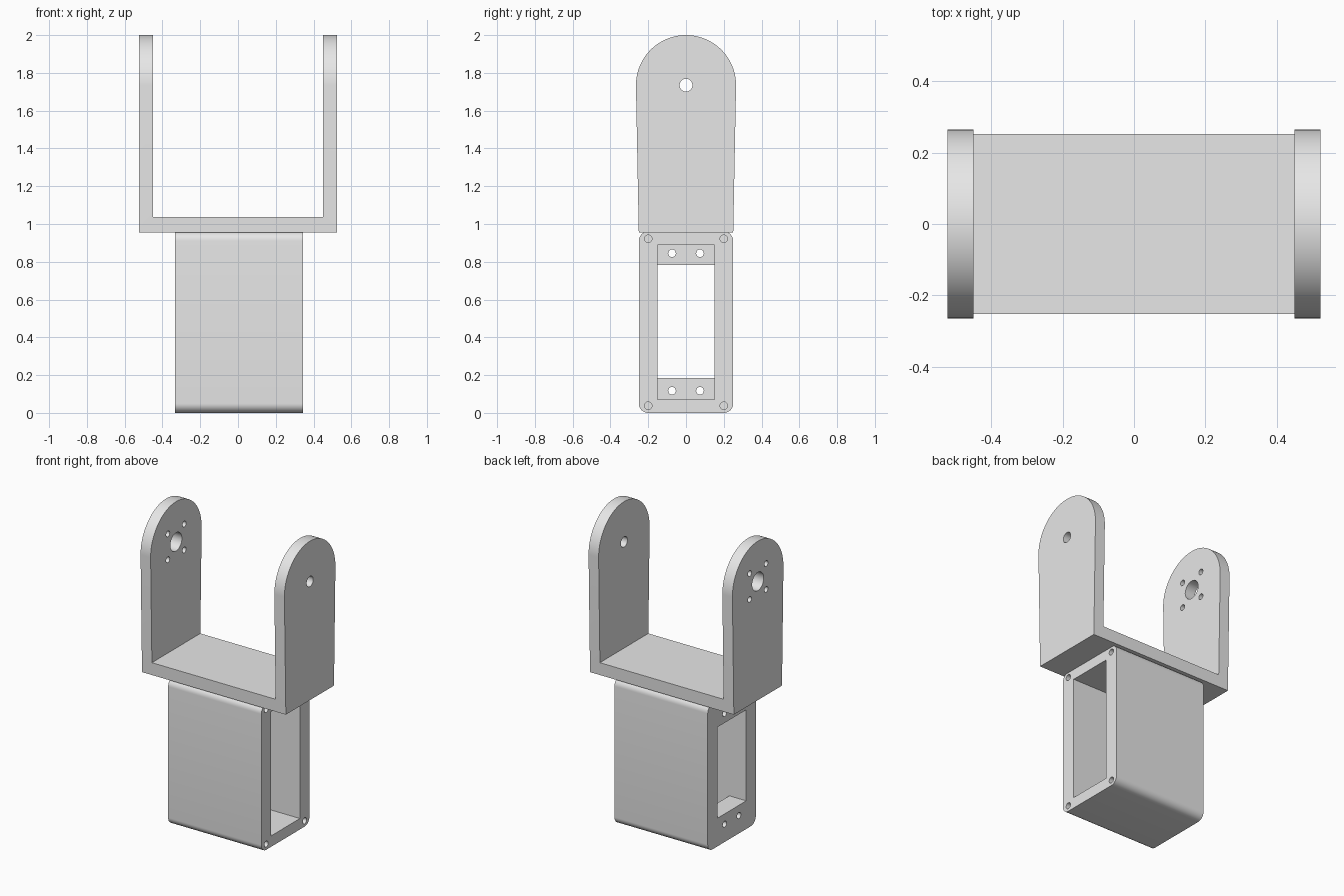
import bpy, bmesh, math

if "Cube" in bpy.data.objects:
    bpy.data.objects.remove(bpy.data.objects["Cube"])

grey = bpy.data.materials.new("plain grey")
grey.diffuse_color = (0.8, 0.8, 0.8, 1)
grey.use_nodes = True
grey.node_tree.nodes["Principled BSDF"].inputs["Base Color"].default_value = grey.diffuse_color


def arc(cy, cz, r, a0, a1, n):
    """Points of an arc in the y-z plane, angles in degrees."""
    return [(cy + r * math.cos(math.radians(a0 + (a1 - a0) * i / n)),
             cz + r * math.sin(math.radians(a0 + (a1 - a0) * i / n))) for i in range(n + 1)]


def prism(name, profile, x0, x1):
    """Extrude a y-z profile along x."""
    bm = bmesh.new()
    face = bm.faces.new([bm.verts.new((x0, y, z)) for y, z in profile])
    ext = bmesh.ops.extrude_face_region(bm, geom=[face], use_keep_orig=True)
    verts = [v for v in ext["geom"] if isinstance(v, bmesh.types.BMVert)]
    bmesh.ops.translate(bm, verts=verts, vec=(x1 - x0, 0, 0))
    bmesh.ops.recalc_face_normals(bm, faces=bm.faces)
    mesh = bpy.data.meshes.new(name)
    bm.to_mesh(mesh)
    bm.free()
    mesh.materials.append(grey)
    obj = bpy.data.objects.new(name, mesh)
    bpy.context.collection.objects.link(obj)
    return obj


def block(y, z0, z1, x0, x1):
    return prism("cutter", [(-y, z0), (y, z0), (y, z1), (-y, z1)], x0, x1)


def hole(y, z, r, x0, x1):
    return prism("cutter", arc(y, z, r, 0, 360, 32)[:-1], x0, x1)


def cut(obj, cutters):
    """Subtract every cutter, then shade with sharp edges kept."""
    bpy.ops.object.select_all(action='DESELECT')
    bpy.context.view_layer.objects.active = obj
    obj.select_set(True)
    for c in cutters:
        c.hide_render = True
        mod = obj.modifiers.new("cut", 'BOOLEAN')
        mod.operation = 'DIFFERENCE'
        mod.solver = 'EXACT'
        mod.object = c
        bpy.ops.object.modifier_apply(modifier=mod.name)
        bpy.data.objects.remove(c)
    bpy.ops.object.shade_smooth_by_angle(angle=math.radians(30))


# Motor housing: rounded box, hollow and open to the right
H, W, R = 0.96, 0.25, 0.05
outline = (arc(W - R, R, R, -90, 0, 10) + arc(W - R, H - R, R, 0, 90, 10)
           + arc(R - W, H - R, R, 90, 180, 10) + arc(R - W, R, R, 180, 270, 10))
housing = prism("motor_housing", outline, -0.333, 0.345)
cutters = [block(0.15, 0.072, 0.888, -0.21, 0.5),    # cavity
           block(0.15, 0.185, 0.783, -0.5, 0.0)]     # window in the left wall
for s in (-1, 1):
    for z in (0.038, 0.922):                         # blind screw holes in the rim
        cutters.append(hole(s * 0.2, z, 0.02, 0.145, 0.5))
    for z in (0.117, 0.845):                         # mounting holes in the left wall
        cutters.append(hole(s * 0.074, z, 0.02, -0.5, -0.1))
cut(housing, cutters)

# U bracket: round-topped side profile, hollowed between the arms
PIVOT, RA = 1.735, 0.265
side = [(-0.25, 0.955), (0.25, 0.955)] + arc(0, PIVOT, RA, 0, 180, 48)
bracket = prism("u_bracket", side, -0.523, 0.523)
cutters = [block(0.5, 1.037, 2.5, -0.45, 0.45),
           hole(0, PIVOT, 0.034, 0.3, 0.7),          # pivot hole, right arm
           hole(0, PIVOT, 0.06, -0.7, -0.3)]         # horn hole, left arm
for sy in (-1, 1):
    for sz in (-1, 1):                               # horn screw holes
        cutters.append(hole(sy * 0.085, PIVOT + sz * 0.085, 0.019, -0.7, -0.3))
cut(bracket, cutters)
